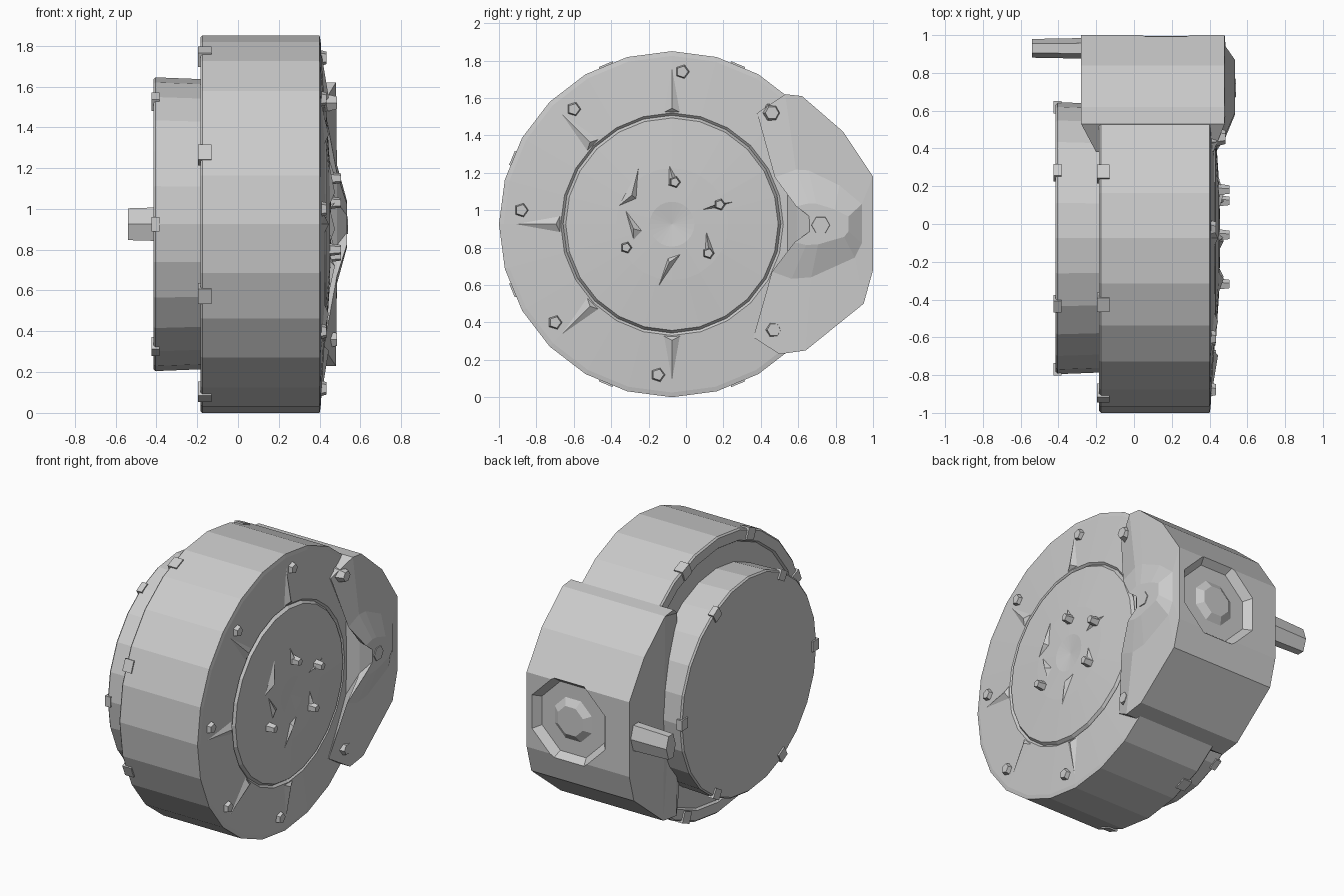
import bpy, bmesh
from math import sin, cos, pi, radians
from mathutils import Vector, Matrix

if "Cube" in bpy.data.objects:
    bpy.data.objects.remove(bpy.data.objects["Cube"])

CY, CZ = -0.075, 0.925      # shared axle of the drum and rear disc (runs along x)


def finish(bm, name):
    bmesh.ops.recalc_face_normals(bm, faces=bm.faces[:])
    me = bpy.data.meshes.new(name)
    bm.to_mesh(me)
    bm.free()
    ob = bpy.data.objects.new(name, me)
    bpy.context.collection.objects.link(ob)
    return ob


def lathe(name, prof, n):
    """Revolve (x, radius) points about the axle; radius 0 makes a pole."""
    bm = bmesh.new()
    rings = []
    for x, r in prof:
        if r == 0:
            rings.append([bm.verts.new((x, CY, CZ))] * n)
        else:
            rings.append([bm.verts.new((x, CY + r * cos(2 * pi * i / n),
                                        CZ + r * sin(2 * pi * i / n))) for i in range(n)])
    for a, b in zip(rings, rings[1:]):
        for i in range(n):
            j = (i + 1) % n
            bm.faces.new(list(dict.fromkeys((a[i], a[j], b[j], b[i]))))
    return finish(bm, name)


def bolt(name, x0, x1, y, z, r, top=0.7, sides=5):
    """Short tapered stud along x."""
    bm = bmesh.new()
    m = Matrix.Translation(((x0 + x1) / 2, y, z)) @ Matrix.Rotation(pi / 2, 4, 'Y')
    bmesh.ops.create_cone(bm, cap_ends=True, segments=sides, radius1=r,
                          radius2=r * top, depth=x1 - x0, matrix=m)
    return finish(bm, name)


def lug(name, lo, hi, spin):
    """Small block spun about the axle."""
    bm = bmesh.new()
    lo, hi = Vector(lo), Vector(hi)
    bmesh.ops.create_cube(bm, size=1, matrix=Matrix.Translation((lo + hi) / 2)
                          @ Matrix.Diagonal((*(hi - lo), 1)))
    bmesh.ops.rotate(bm, cent=(0, CY, CZ), verts=bm.verts[:],
                     matrix=Matrix.Rotation(spin, 3, 'X'))
    return finish(bm, name)


def wedge(name, base, apex, x):
    """Low pyramid on the hub side: base triangle in (y, z), raised apex."""
    bm = bmesh.new()
    b = [bm.verts.new((x, *p)) for p in base]
    t = bm.verts.new(apex)
    bm.faces.new(b)
    for i in range(3):
        bm.faces.new((b[i], b[(i + 1) % 3], t))
    return finish(bm, name)


def polar(r, deg):
    return CY + r * cos(radians(deg)), CZ + r * sin(radians(deg))


# Main drum with raised hub disc and shallow groove round it
lathe("drum", [(-0.17, 0), (-0.17, 0.84), (-0.185, 0.85), (-0.185, 0.915), (-0.175, 0.925),
               (0.40, 0.925), (0.405, 0.90), (0.425, 0.595), (0.412, 0.582),
               (0.432, 0.568), (0.45, 0.30), (0.455, 0.12), (0.44, 0)], 24)

# Smaller disc on the rear side
lathe("rear_disc", [(-0.15, 0), (-0.15, 0.71), (-0.405, 0.72), (-0.415, 0.71), (-0.415, 0)], 24)

# Lugs on the drum's rear rim and the rear disc's edge
for k in range(8):
    lug("rim_lug", (-0.195, CY + 0.85, CZ - 0.04), (-0.13, CY + 0.926, CZ + 0.04),
        radians(22.5 + 45 * k))
for k in range(6):
    lug("disc_lug", (-0.425, CY + 0.66, CZ - 0.035), (-0.385, CY + 0.726, CZ + 0.035),
        radians(60 * k))

# Rim bolts with the tapered ribs that run in to the hub
for i, (y, z) in enumerate([(-0.02, 1.74), (-0.60, 1.54), (-0.88, 1.00),
                            (-0.70, 0.40), (-0.15, 0.12)]):
    bolt("rim_bolt", 0.39, 0.435, y, z, 0.045)
    d = 90 + 45 * i
    wedge("rim_rib", [polar(0.585, d - 8), polar(0.585, d + 8), polar(0.86, d)],
          (0.445, *polar(0.62, d)), 0.405)

# Hub studs and swirling fins
for y, z in [(-0.06, 1.15), (0.18, 1.03), (0.12, 0.77), (-0.32, 0.80)]:
    bolt("hub_stud", 0.43, 0.505, y, z, 0.035)
for base, tip in [([(-0.24, 1.28), (-0.40, 0.99), (-0.25, 1.05)], (-0.29, 1.08)),
                  ([(-0.35, 1.06), (-0.28, 0.80), (-0.20, 0.88)], (-0.28, 0.90)),
                  ([(-0.10, 1.28), (-0.11, 1.11), (-0.01, 1.13)], (-0.07, 1.16)),
                  ([(0.03, 0.98), (0.15, 1.00), (0.29, 1.05)], (0.16, 1.03)),
                  ([(0.10, 0.95), (0.09, 0.77), (0.17, 0.75)], (0.12, 0.80)),
                  ([(-0.17, 0.54), (-0.10, 0.76), (0.02, 0.80)], (-0.09, 0.72))]:
    wedge("hub_fin", base, (0.475, *tip), 0.435)

# Side housing: faceted profile extruded along x, inner edge hollowed round the hub
prof = [(0.38, 1.52), (0.53, 1.62), (0.62, 1.61), (0.84, 1.42), (1.00, 1.18), (1.00, 0.68),
        (0.95, 0.50), (0.64, 0.25), (0.50, 0.23), (0.36, 0.32), (0.54, 0.68), (0.54, 1.18)]
n = len(prof)
bm = bmesh.new()


def ring(fn):
    return [bm.verts.new(fn(i, y, z)) for i, (y, z) in enumerate(prof)]


loops = [
    ring(lambda i, y, z: (-0.20 if y < 0.45 or i > 9 else -0.28, 0.38 if i > 9 else y, z)),
    ring(lambda i, y, z: (0.42 if y < 0.45 or i > 9 else 0.48, y, z)),
    # cover swells to a small boss halfway up
    ring(lambda i, y, z: (0.485, 0.76 + (y - 0.76) * 0.75, 0.925 + (z - 0.925) * 0.42)),
    ring(lambda i, y, z: (0.535, 0.76 + (y - 0.76) * 0.45, 0.925 + (z - 0.925) * 0.16))]
for a, b in zip(loops, loops[1:]):
    for i in range(n):
        j = (i + 1) % n
        bm.faces.new((a[i], a[j], b[j], b[i]))
bm.faces.new(loops[0])
bm.faces.new(loops[-1])
bmesh.ops.triangulate(bm, faces=[f for f in bm.faces if len(f.verts) > 4])
housing = finish(bm, "side_housing")


def y_octagon(name, r1, r2, y0, y1, x=0.17):
    bm = bmesh.new()
    m = (Matrix.Translation((x, (y0 + y1) / 2, 0.925)) @ Matrix.Rotation(-pi / 2, 4, 'X')
         @ Matrix.Rotation(pi / 8, 4, 'Z'))
    bmesh.ops.create_cone(bm, cap_ends=True, segments=8, radius1=r1, radius2=r2,
                          depth=y1 - y0, matrix=m)
    return finish(bm, name)


# Octagonal recess and cap on the housing's outer end
cutter = y_octagon("recess_cutter", 0.25, 0.31, 0.95, 1.02)
cutter.hide_render = True
cutter.hide_set(True)
mod = housing.modifiers.new("recess", 'BOOLEAN')
mod.object = cutter
mod.operation = 'DIFFERENCE'
mod.solver = 'EXACT'
y_octagon("end_cap", 0.18, 0.10, 0.93, 0.98)

# Housing bolts
for y, z, x, r in [(0.46, 1.52, 0.45, 0.06), (0.47, 0.36, 0.45, 0.06), (0.72, 0.92, 0.505, 0.08)]:
    bolt("housing_bolt", x - 0.06, x + 0.035, y, z, r, 0.6, 6)

# Peg sticking out of the housing's rear
bm = bmesh.new()
bmesh.ops.create_cone(bm, cap_ends=True, segments=6, radius1=0.5, radius2=0.45, depth=1,
                      matrix=Matrix.Translation((-0.39, 0.93, 0.925))
                      @ Matrix.Diagonal((0.30, 0.11, 0.20, 1)) @ Matrix.Rotation(-pi / 2, 4, 'Y'))
finish(bm, "peg")
